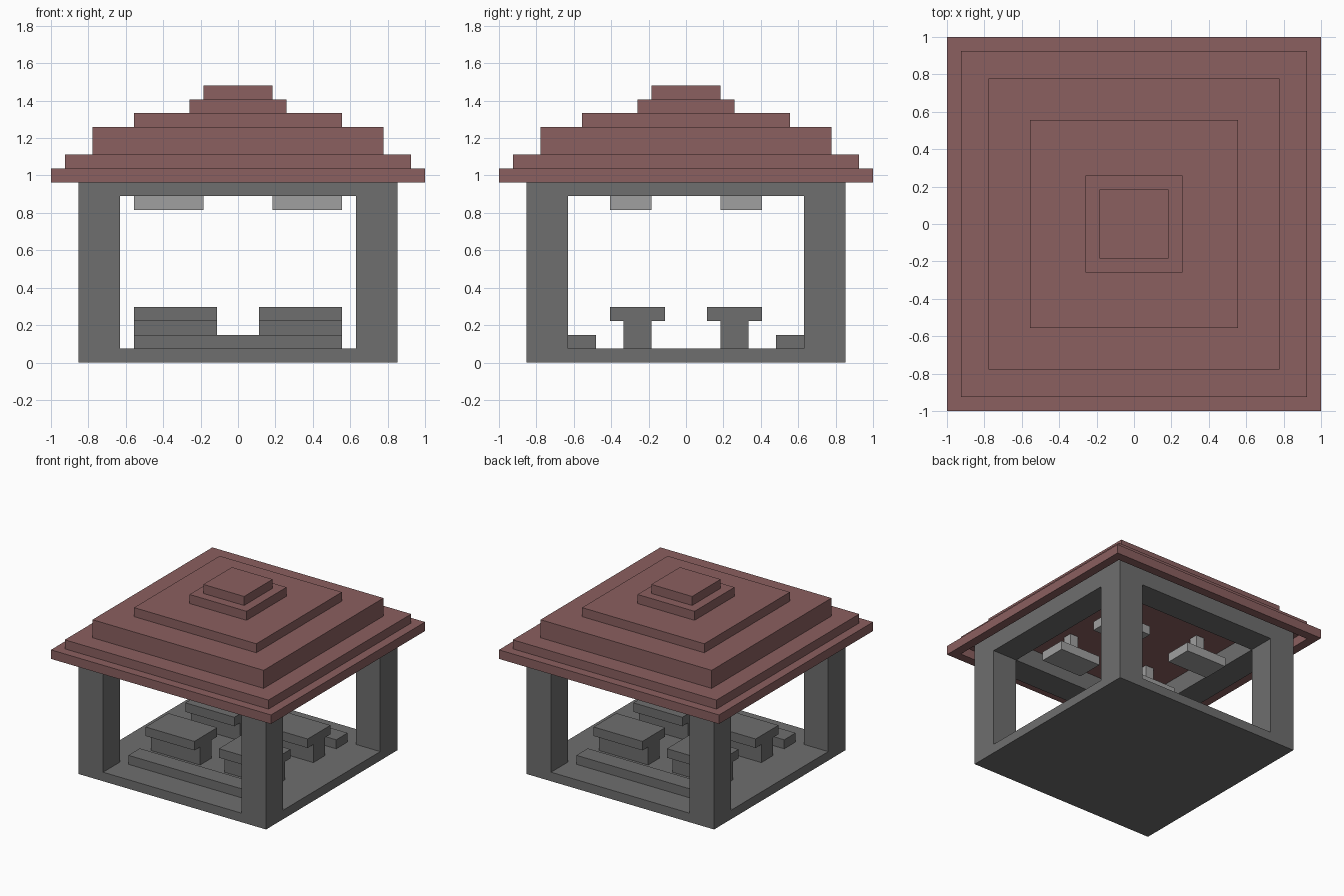
import bpy, bmesh

if "Cube" in bpy.data.objects:
    bpy.data.objects.remove(bpy.data.objects["Cube"])

U = 2 / 27  # everything sits on a 27-unit block grid


def material(name, rgb):
    m = bpy.data.materials.new(name)
    m.diffuse_color = (*rgb, 1)
    m.use_nodes = True
    m.node_tree.nodes["Principled BSDF"].inputs["Base Color"].default_value = m.diffuse_color
    return m


STONE = material("dark grey stone", (0.158, 0.158, 0.158))
LAMP = material("light grey lamp", (0.352, 0.352, 0.352))
TILE = material("dusty red roof", (0.256, 0.116, 0.116))


def finish(name, bm, mat):
    bmesh.ops.recalc_face_normals(bm, faces=bm.faces)
    me = bpy.data.meshes.new(name)
    bm.to_mesh(me)
    bm.free()
    me.materials.append(mat)
    ob = bpy.data.objects.new(name, me)
    bpy.context.collection.objects.link(ob)
    return ob


def box(name, x, y, z, mat):
    """Box from (min, max) ranges in grid units."""
    bm = bmesh.new()
    bmesh.ops.create_cube(bm, size=1)
    for v in bm.verts:
        v.co = [(r[0] + (c + 0.5) * (r[1] - r[0])) * U
                for c, r in zip(v.co, (x, y, z))]
    return finish(name, bm, mat)


def mirrored(a, b, s):
    return sorted((a * s, b * s))


# Frame: floor, corner posts and beams cut out of one block
W, I = 11.5, 8.5
frame = box("pavilion_frame", (-W, W), (-W, W), (0, 14), STONE)
cutters = [
    box("cut_x", (-14, 14), (-I, I), (1, 12), STONE),
    box("cut_y", (-I, I), (-14, 14), (1, 12), STONE),
    box("cut_shaft", (-I, I), (-I, I), (1, 16), STONE),
]
bpy.context.view_layer.objects.active = frame
for c in cutters:
    c.hide_render = True
    mod = frame.modifiers.new(c.name, 'BOOLEAN')
    mod.operation = 'DIFFERENCE'
    mod.solver = 'EXACT'
    mod.object = c
    bpy.ops.object.modifier_apply(modifier=mod.name)
for c in cutters:
    bpy.data.objects.remove(c)

# Stepped roof: square rings following a (half width, height) profile,
# from the ceiling round the hanging eave rim up to the top block
profile = [(12.5, 14), (12.5, 13), (13.5, 13), (13.5, 14)]
for half, z0, z1 in [(12.5, 14, 15), (10.5, 15, 17), (7.5, 17, 18),
                     (3.5, 18, 19), (2.5, 19, 20)]:
    profile += [(half, z0), (half, z1)]
bm = bmesh.new()
rings = [[bm.verts.new((sx * h * U, sy * h * U, z * U))
          for sx, sy in ((-1, -1), (1, -1), (1, 1), (-1, 1))]
         for h, z in profile]
for a, b in zip(rings, rings[1:]):
    for i in range(4):
        j = (i + 1) % 4
        bm.faces.new((a[i], a[j], b[j], b[i]))
bm.faces.new(rings[0][::-1])
bm.faces.new(rings[-1])
finish("stepped_roof", bm, TILE)

# Benches along front and back; a table and hanging lamp in each quarter
for sy, row in ((-1, "front"), (1, "back")):
    box(f"{row}_bench", (-7.5, 7.5), mirrored(6.5, 8.5, sy), (1, 2), STONE)
    for sx, side in ((-1, "left"), (1, "right")):
        tag = f"{row}_{side}"
        tx = mirrored(1.5, 7.5, sx)
        box(f"{tag}_table_leg", tx, mirrored(2.5, 4.5, sy), (1, 3), STONE)
        box(f"{tag}_table_top", tx, mirrored(1.5, 5.5, sy), (3, 4), STONE)
        box(f"{tag}_lamp_shade", mirrored(2.5, 7.5, sx),
            mirrored(2.5, 5.5, sy), (11, 12), LAMP)
        box(f"{tag}_lamp_stem", mirrored(4.5, 5.5, sx),
            mirrored(3.5, 4.5, sy), (12, 14), LAMP)
